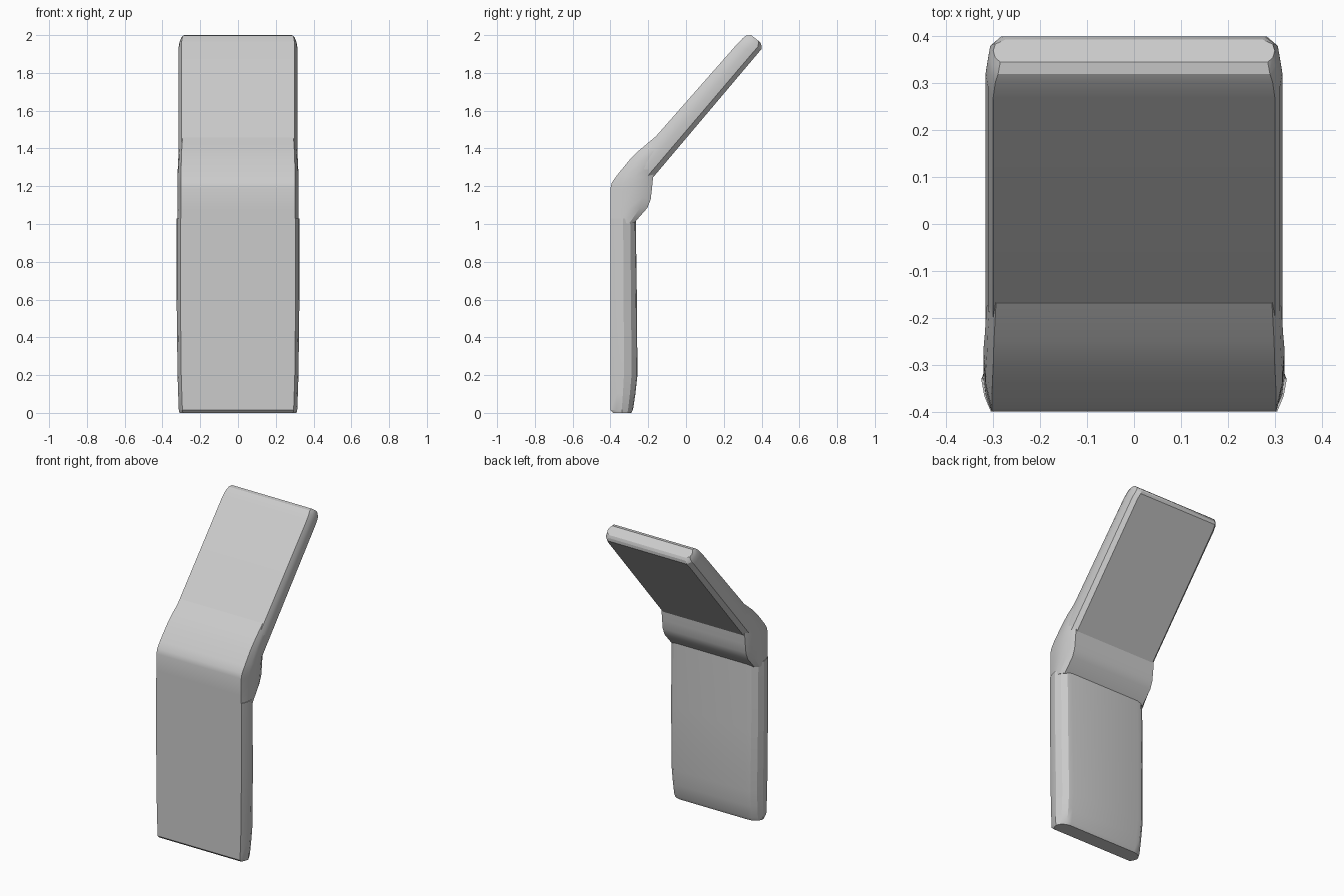
import bpy, bmesh, math
from mathutils import Vector

if "Cube" in bpy.data.objects:
    bpy.data.objects.remove(bpy.data.objects["Cube"])


def loft(name, section, stations):
    """section: (half width, depth 0 front..1 back); stations: front yz, back yz, width scale."""
    bm = bmesh.new()
    rings = []
    for front, back, w in stations:
        f, b = Vector((0, *front)), Vector((0, *back))
        half = [(x * w, f.lerp(b, t)) for x, t in section]
        pts = [(x, p.y, p.z) for x, p in half]
        pts += [(-x, p.y, p.z) for x, p in reversed(half)]
        rings.append([bm.verts.new(p) for p in pts])
    n = len(rings[0])
    for a, b in zip(rings, rings[1:]):
        for i in range(n):
            j = (i + 1) % n
            bm.faces.new((a[i], a[j], b[j], b[i]))
    bm.faces.new(rings[0])
    bm.faces.new(rings[-1])
    bmesh.ops.recalc_face_normals(bm, faces=bm.faces[:])
    mesh = bpy.data.meshes.new(name)
    bm.to_mesh(mesh)
    bm.free()
    obj = bpy.data.objects.new(name, mesh)
    bpy.context.collection.objects.link(obj)
    bpy.ops.object.select_all(action='DESELECT')
    obj.select_set(True)
    bpy.context.view_layer.objects.active = obj
    bpy.ops.object.shade_smooth_by_angle(angle=math.radians(25))


# Upright lower panel with a softly bevelled back
loft("lower_panel",
     [(.305, 0), (.319, .25), (.325, .5), (.31, .78), (.28, .96), (.25, 1)],
     [((-.385, .0), (-.29, .0), .955),
      ((-.4, .015), (-.28, .02), .965),
      ((-.4, .1), (-.268, .1), .975),
      ((-.4, .2), (-.257, .2), .985),
      ((-.4, .6), (-.26, .6), 1),
      ((-.4, 1.03), (-.266, 1.03), 1)])

# Bent joint with a raised lip at the back
loft("bend_joint",
     [(.303, 0), (.316, .25), (.321, .5), (.316, .8), (.297, 1)],
     [((-.4, 1.0), (-.275, 1.005), 1),
      ((-.4, 1.08), (-.205, 1.085), 1),
      ((-.4, 1.19), (-.187, 1.13), 1),
      ((-.392, 1.22), (-.18, 1.19), 1),
      ((-.365, 1.258), (-.175, 1.24), 1),
      ((-.3, 1.338), (-.17, 1.29), .99),
      ((-.25, 1.388), (-.165, 1.31), .985),
      ((-.168, 1.457), (-.12, 1.37), .97)])

# Slanted upper panel
loft("upper_panel",
     [(.3, 0), (.311, .2), (.316, .5), (.311, .8), (.288, 1)],
     [((-.28, 1.327), (-.18, 1.24), 1),
      ((.27, 1.952), (.375, 1.897), 1),
      ((.302, 1.985), (.399, 1.925), .985),
      ((.32, 1.998), (.4, 1.945), .965),
      ((.345, 2.0), (.393, 1.962), .95)])
